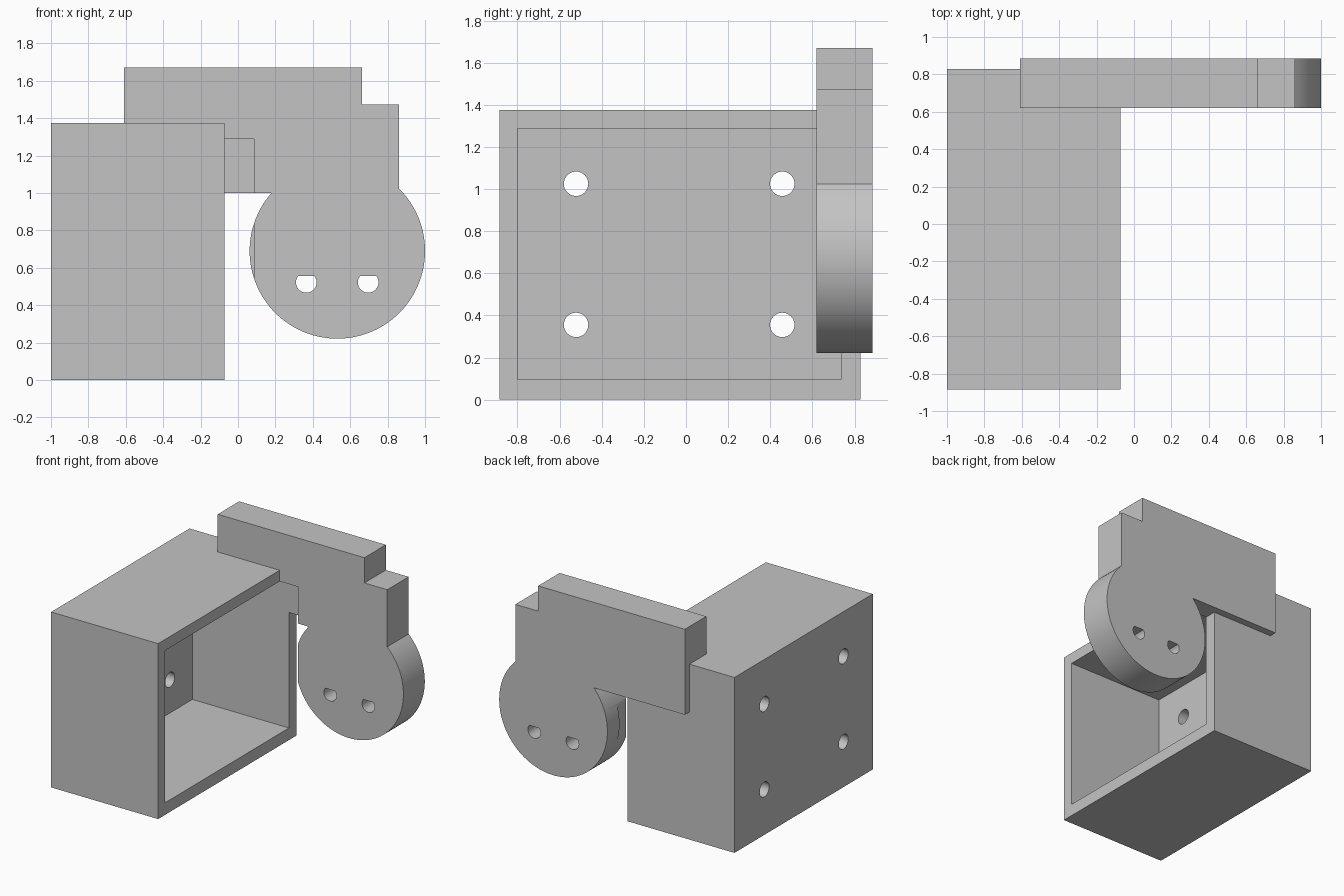
import bpy, bmesh, math
from mathutils import Vector

if "Cube" in bpy.data.objects:
    bpy.data.objects.remove(bpy.data.objects["Cube"])

grey = bpy.data.materials.new("plain grey")
grey.diffuse_color = (0.55, 0.55, 0.55, 1)
grey.use_nodes = True
grey.node_tree.nodes["Principled BSDF"].inputs["Base Color"].default_value = grey.diffuse_color


def prism(name, points, offset):
    """Extrude a closed 3D outline by an offset vector."""
    bm = bmesh.new()
    face = bm.faces.new([bm.verts.new(p) for p in points])
    ext = bmesh.ops.extrude_face_region(bm, geom=[face])
    moved = [g for g in ext["geom"] if isinstance(g, bmesh.types.BMVert)]
    bmesh.ops.translate(bm, verts=moved, vec=Vector(offset))
    bmesh.ops.recalc_face_normals(bm, faces=bm.faces)
    mesh = bpy.data.meshes.new(name)
    bm.to_mesh(mesh)
    bm.free()
    mesh.materials.append(grey)
    obj = bpy.data.objects.new(name, mesh)
    bpy.context.collection.objects.link(obj)
    return obj


def block(name, x0, x1, y0, y1, z0, z1):
    outline = [(x0, y0, z0), (x1, y0, z0), (x1, y0, z1), (x0, y0, z1)]
    return prism(name, outline, (0, y1 - y0, 0))


def arc(cx, cy, r, start, end, n):
    """Points on an arc, angles in radians."""
    return [(cx + r * math.cos(start + (end - start) * i / n),
             cy + r * math.sin(start + (end - start) * i / n)) for i in range(n + 1)]


def combine(target, other, operation):
    """Apply a boolean and discard the second object."""
    mod = target.modifiers.new(operation, 'BOOLEAN')
    mod.operation = operation
    mod.solver = 'EXACT'
    mod.object = other
    bpy.context.view_layer.objects.active = target
    bpy.ops.object.modifier_apply(modifier=mod.name)
    bpy.data.objects.remove(other, do_unlink=True)


# Box housing, open towards +x once the cavity is cut
bracket = block("box_bracket", -1, -0.073, -0.885, 0.828, 0, 1.375)

# Stepped back plate ending in a round disc
Y0, Y1 = 0.62, 0.885
cx, cz, r = 0.531, 0.69, 0.469
a0 = math.acos((0.86 - cx) / r)
a1 = math.pi - math.asin((1.0 - cz) / r) - 2 * math.pi
profile = [(-0.61, 1.0), (-0.61, 1.67), (0.662, 1.67), (0.662, 1.472), (0.86, 1.472)]
profile += arc(cx, cz, r, a0, a1, 96)
plate = prism("disc_plate", [(x, Y0, z) for x, z in profile], (0, Y1 - Y0, 0))
combine(bracket, plate, 'UNION')

# Cavity, which also notches the front of the plate
combine(bracket, block("cavity", -0.91, 0.085, -0.80, 0.735, 0.095, 1.288), 'DIFFERENCE')

# Four screw holes in the closed wall
for y in (-0.522, 0.457):
    for z in (0.355, 1.025):
        ring = arc(y, z, 0.058, 0, 2 * math.pi, 40)[:-1]
        combine(bracket, prism("screw_hole", [(-1.1, a, b) for a, b in ring], (0.3, 0, 0)),
                'DIFFERENCE')

# Two D-shaped shaft holes through the disc
flat = math.asin(0.035 / 0.055)
for x in (0.365, 0.696):
    ring = arc(x, 0.522, 0.055, flat, -math.pi - flat, 32)
    combine(bracket, prism("shaft_hole", [(a, 0.5, b) for a, b in ring], (0, 0.5, 0)),
            'DIFFERENCE')

bpy.ops.object.select_all(action='DESELECT')
bracket.select_set(True)
bpy.context.view_layer.objects.active = bracket
bpy.ops.object.shade_smooth_by_angle(angle=math.radians(30))
